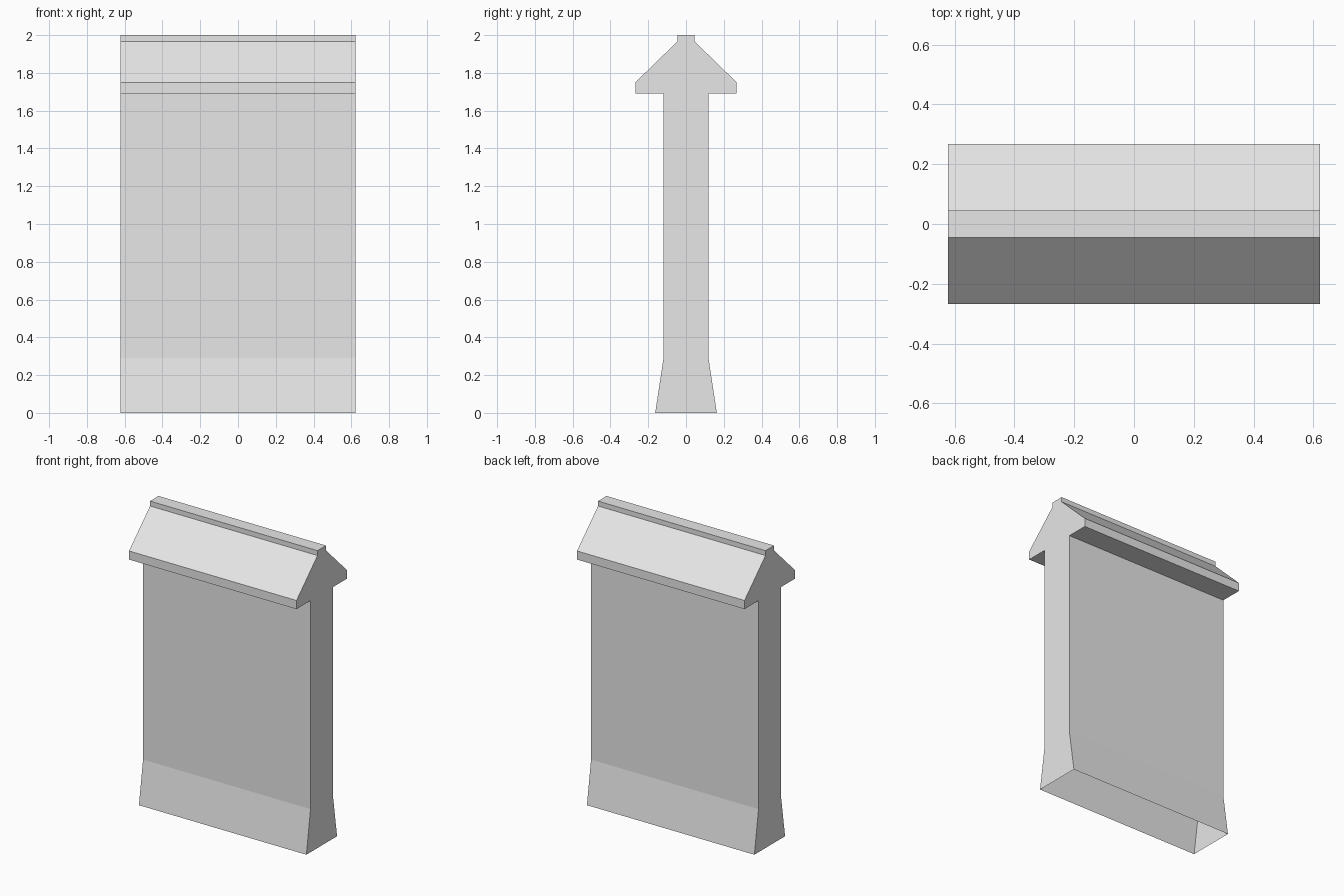
import bpy
import bmesh

cube = bpy.data.objects.get("Cube")
if cube:
    bpy.data.objects.remove(cube, do_unlink=True)

HALF_LENGTH = 0.623

# Plain stone grey
stone = bpy.data.materials.new("stone_grey")
stone.use_nodes = True
grey = (0.8, 0.8, 0.8, 1.0)
stone.diffuse_color = grey
stone.node_tree.nodes["Principled BSDF"].inputs["Base Color"].default_value = grey

# Half of the cross-section (depth, height), from the foot up to the ridge
half_profile = [
    (0.163, 0.0),    # flared foot
    (0.119, 0.29),   # start of the straight wall
    (0.119, 1.692),  # under the eave
    (0.268, 1.692),  # eave lip
    (0.268, 1.75),
    (0.045, 1.967),  # roof slope meets the ridge
    (0.045, 2.0),
]
profile = half_profile + [(-y, z) for y, z in reversed(half_profile)]

# Sweep the cross-section along the wall, leaving the underside open
bm = bmesh.new()
ends = [[bm.verts.new((x, y, z)) for y, z in profile]
        for x in (-HALF_LENGTH, HALF_LENGTH)]
for i in range(len(profile) - 1):
    bm.faces.new((ends[0][i], ends[0][i + 1], ends[1][i + 1], ends[1][i]))

# End walls
for end in ends:
    bm.faces.new(end)
bmesh.ops.recalc_face_normals(bm, faces=bm.faces[:])

# Make sure the shell faces outward
ridge = max(bm.faces, key=lambda f: f.calc_center_median().z)
if ridge.normal.z < 0:
    bmesh.ops.reverse_faces(bm, faces=bm.faces[:])

mesh = bpy.data.meshes.new("wall_segment")
bm.to_mesh(mesh)
bm.free()
mesh.materials.append(stone)
wall = bpy.data.objects.new("wall_segment", mesh)
bpy.context.scene.collection.objects.link(wall)
